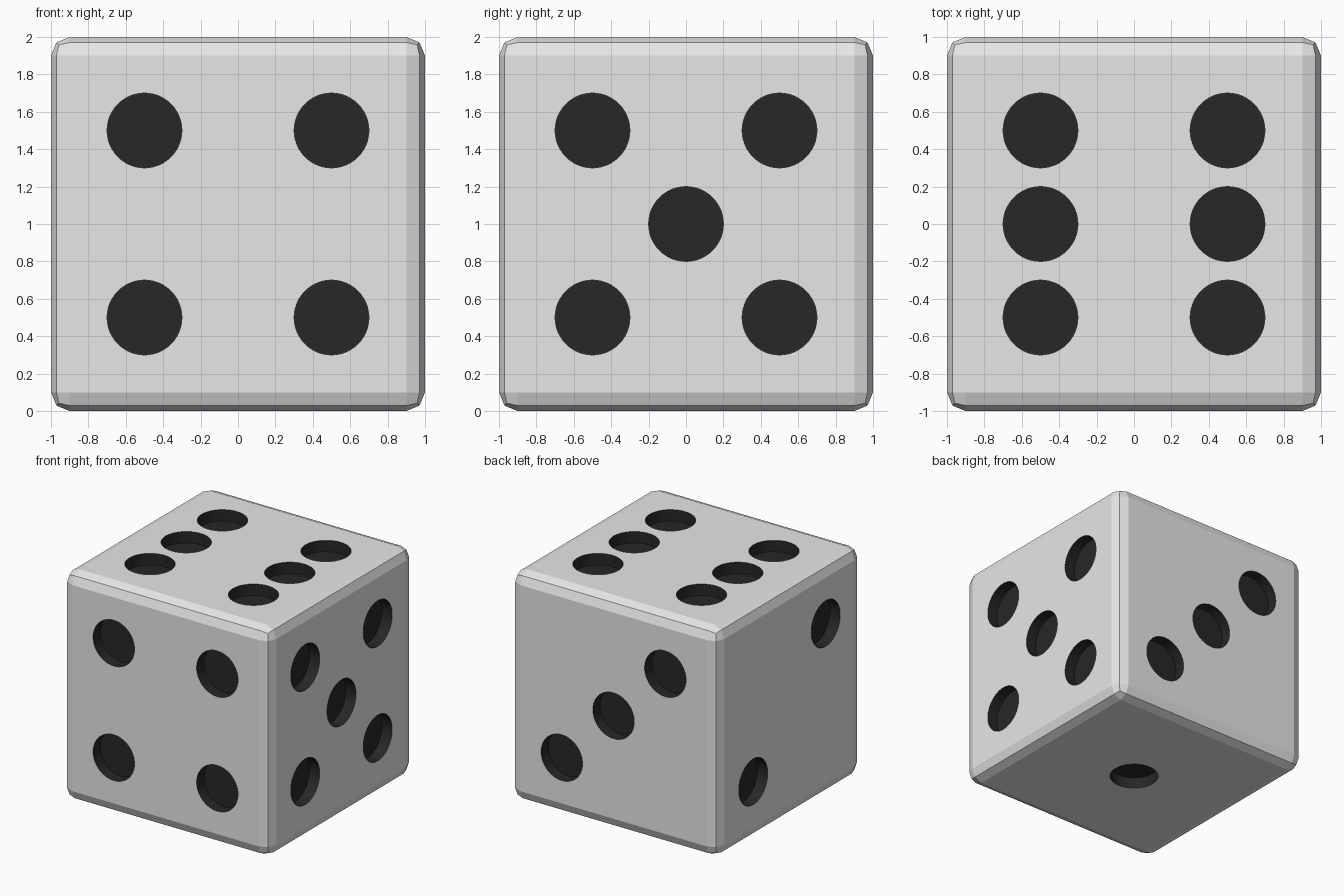
import bpy, bmesh
from mathutils import Vector, Matrix

if "Cube" in bpy.data.objects:
    bpy.data.objects.remove(bpy.data.objects["Cube"])

DEPTH, R, S = 0.1, 0.2, 0.5

def material(name, v):
    m = bpy.data.materials.new(name)
    m.diffuse_color = (v, v, v, 1)
    m.use_nodes = True
    m.node_tree.nodes["Principled BSDF"].inputs["Base Color"].default_value = m.diffuse_color
    return m

# Rounded cube body
bm = bmesh.new()
bmesh.ops.create_cube(bm, size=2)
bmesh.ops.bevel(bm, geom=bm.edges[:], offset=0.1, segments=2, profile=0.5,
                affect='EDGES')
mesh = bpy.data.meshes.new("die_body")
bm.to_mesh(mesh)
bm.free()
die = bpy.data.objects.new("die_body", mesh)
bpy.context.collection.objects.link(die)

# Pip layouts: outward normal, then the pip offsets on that face
corners = [(a, b) for a in (-S, S) for b in (-S, S)]
faces = [
    ((0, -1, 0), [(x, 0, z) for x, z in corners]),                     # front: 4
    ((1, 0, 0), [(0, y, z) for y, z in corners + [(0, 0)]]),           # right: 5
    ((0, 0, 1), [(x, y, 0) for x in (-S, S) for y in (-S, 0, S)]),     # top: 6
    ((0, 1, 0), [(-t, 0, t) for t in (-S, 0, S)]),                     # back: 3
    ((-1, 0, 0), [(0, -t, t) for t in (-S, S)]),                       # left: 2
    ((0, 0, -1), [(0, 0, 0)]),                                         # bottom: 1
]

# One cutter mesh holding every pip cylinder
bm = bmesh.new()
for normal, spots in faces:
    n = Vector(normal)
    rot = n.to_track_quat('Z', 'Y').to_matrix().to_4x4()
    for p in spots:
        bmesh.ops.create_cone(bm, cap_ends=True, segments=48, radius1=R,
                              radius2=R, depth=2 * DEPTH,
                              matrix=Matrix.Translation(n + Vector(p)) @ rot)
cut_mesh = bpy.data.meshes.new("pip_cutter")
bm.to_mesh(cut_mesh)
bm.free()
cutter = bpy.data.objects.new("pip_cutter", cut_mesh)
cutter.hide_render = True
bpy.context.collection.objects.link(cutter)

# Cut the recesses and apply
mod = die.modifiers.new("pips", 'BOOLEAN')
mod.operation = 'DIFFERENCE'
mod.solver = 'EXACT'
mod.object = cutter
bpy.context.view_layer.objects.active = die
die.select_set(True)
bpy.ops.object.modifier_apply(modifier=mod.name)
bpy.data.objects.remove(cutter)

# Colours: faces sunk below the surface are pips
die.data.materials.clear()
die.data.materials.append(material("white_body", 0.8))
die.data.materials.append(material("black_pip", 0.02))
for f in die.data.polygons:
    s = sorted(abs(c) for c in f.center)
    f.material_index = int(s[2] < 0.98 and s[1] < 0.8)
    f.use_smooth = False

# Stand on the ground
die.data.transform(Matrix.Translation((0, 0, 1)))
